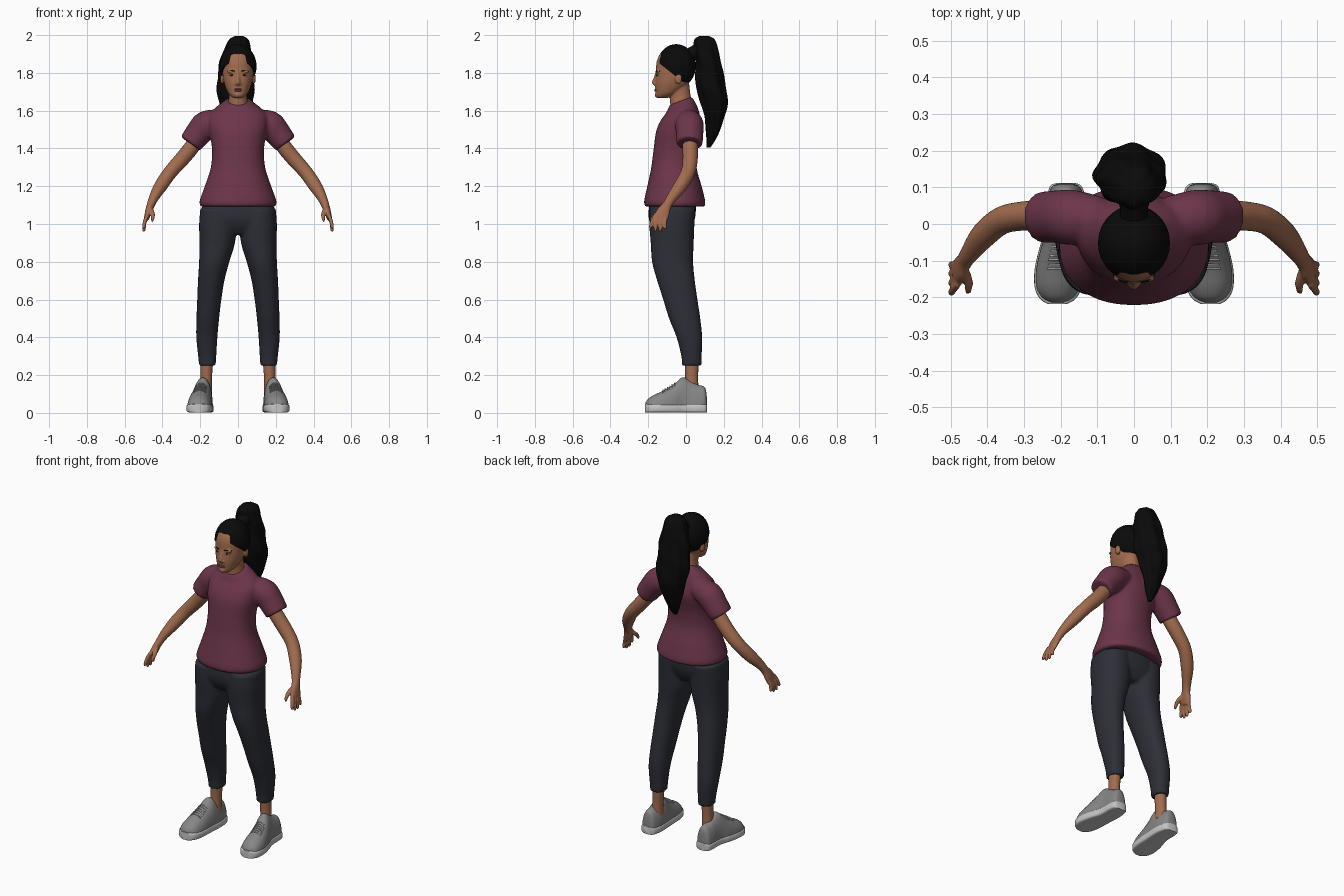
import bpy, bmesh, math
from mathutils import Vector, Matrix

X, Y, Z = Vector((1, 0, 0)), Vector((0, 1, 0)), Vector((0, 0, 1))


def material(name, r, g, b):
    m = bpy.data.materials.new(name)
    m.diffuse_color = (r, g, b, 1)
    return m


SHIRT = material("plum cloth", .15, .036, .068)
PANTS = material("charcoal cloth", .026, .028, .038)
SKIN = material("brown skin", .36, .15, .078)
HAIR = material("black hair", .003, .003, .003)
SHOE = material("grey knit", .24, .24, .24)
SOLE = material("pale rubber", .56, .56, .56)
LIPS = material("lip tint", .27, .085, .06)
EYE = material("eye white", .45, .38, .34)
IRIS = material("dark iris", .015, .008, .005)


def spline(rings, sub):
    """Catmull-Rom through rings of (x, y, z, a, b)."""
    out = []
    for i in range(len(rings) - 1):
        p0, p1 = rings[max(i - 1, 0)], rings[i]
        p2, p3 = rings[i + 1], rings[min(i + 2, len(rings) - 1)]
        for k in range(sub):
            t = k / sub
            out.append([.5 * (2 * b + (c - a) * t + (2 * a - 5 * b + 4 * c - d) * t * t
                              + (3 * b - a - 3 * c + d) * t ** 3)
                        for a, b, c, d in zip(p0, p1, p2, p3)])
    return out + [list(rings[-1])]


def tube(bm, rings, axes=None, n=28, sub=4, p=2.0, lump=0.0):
    """Closed loft; a and b are the half widths along the two section axes."""
    path, loops = spline(rings, sub), []
    for i, (x, y, z, a, b) in enumerate(path):
        if axes:
            u, v = axes
        else:
            t = Vector(path[min(i + 1, len(path) - 1)][:3]) - Vector(path[max(i - 1, 0)][:3])
            u = t.cross(Y).normalized()
            v = u.cross(t).normalized()
        loop = []
        for k in range(n):
            w = 2 * math.pi * k / n
            c, s = math.cos(w), math.sin(w)
            f = 1 + lump * (math.cos(7 * w + 9 * z) + .6 * math.sin(45 * z + 2 * w))
            du = math.copysign(abs(c) ** (2 / p), c) * a * f
            dv = math.copysign(abs(s) ** (2 / p), s) * b * f
            loop.append(bm.verts.new(Vector((x, y, z)) + u * du + v * dv))
        loops.append(loop)
    for l0, l1 in zip(loops, loops[1:]):
        for k in range(n):
            bm.faces.new((l0[k], l0[(k + 1) % n], l1[(k + 1) % n], l1[k]))
    bm.faces.new(loops[0][::-1])
    bm.faces.new(loops[-1])


def ball(bm, c, r):
    bmesh.ops.create_uvsphere(bm, u_segments=20, v_segments=12, radius=1,
                              matrix=Matrix.Translation(c) @ Matrix.Diagonal((*r, 1)))


def finish(name, bm, mat, mirror=False, voxel=0, smooth=0):
    bmesh.ops.recalc_face_normals(bm, faces=bm.faces)
    me = bpy.data.meshes.new(name)
    bm.to_mesh(me)
    bm.free()
    ob = bpy.data.objects.new(name, me)
    bpy.context.collection.objects.link(ob)
    me.materials.append(mat)
    if mirror:
        ob.modifiers.new("mirror", 'MIRROR').use_mirror_merge = False
    if voxel:
        m = ob.modifiers.new("blend", 'REMESH')
        m.mode, m.voxel_size, m.use_smooth_shade = 'VOXEL', voxel, True
    if smooth:
        m = ob.modifiers.new("soften", 'SMOOTH')
        m.iterations, m.factor = smooth, .5
    bpy.ops.object.select_all(action='DESELECT')
    ob.select_set(True)
    bpy.context.view_layer.objects.active = ob
    bpy.ops.object.shade_smooth_by_angle(angle=math.radians(50))
    return ob


def zrings(rows):
    return [(x, y, z, a, b) for z, x, y, a, b in rows]


# shirt: body with sloped neckline, and two short sleeves
bm = bmesh.new()
tube(bm, zrings([(1.092, 0, -.058, .198, .158), (1.12, 0, -.06, .204, .162),
                 (1.2, 0, -.061, .176, .144), (1.3, 0, -.064, .144, .12),
                 (1.4, 0, -.055, .138, .116), (1.5, 0, -.036, .155, .12),
                 (1.57, 0, -.024, .155, .098), (1.61, 0, -.022, .125, .08),
                 (1.64, 0, -.026, .085, .066), (1.655, 0, -.028, .068, .058)]), (X, Y), 40, p=2.2)
for v in bm.verts:
    v.co.z += max(0, v.co.z - 1.56) * 4 * (v.co.y + .02)
for s in (-1, 1):
    tube(bm, [(s * .09, .015, 1.55, .055, .06), (s * .165, .018, 1.527, .075, .075),
              (s * .21, .02, 1.48, .07, .072), (s * .252, .018, 1.425, .063, .07)])
finish("shirt", bm, SHIRT, voxel=.009, smooth=4)

# trousers: hips and two tapered legs
bm = bmesh.new()
tube(bm, zrings([(1.14, 0, -.068, .17, .12), (1.05, 0, -.074, .2, .125),
                 (.99, 0, -.075, .18, .11), (.945, 0, -.073, .1, .08)]), (X, Y), 36, p=2.3)
for s in (-1, 1):
    tube(bm, zrings([(1.08, s * .11, -.072, .09, .122), (1, s * .108, -.075, .098, .12),
                     (.9, s * .11, -.073, .094, .114), (.8, s * .126, -.071, .08, .109),
                     (.7, s * .142, -.053, .07, .1), (.6, s * .152, -.03, .064, .091),
                     (.5, s * .16, -.007, .06, .083), (.4, s * .165, .018, .056, .068),
                     (.3, s * .163, .029, .048, .054), (.25, s * .162, .03, .044, .051)]),
         (X, Y), p=2.2)
finish("trousers", bm, PANTS, voxel=.009, smooth=3)

# bare arms with hands and fingers
bm = bmesh.new()
tube(bm, [(.2, .02, 1.47, .04, .04), (.25, .022, 1.4, .041, .041), (.3, .022, 1.34, .04, .04),
          (.36, .01, 1.272, .037, .038), (.41, -.03, 1.2, .035, .036),
          (.445, -.075, 1.14, .026, .028), (.462, -.1, 1.1, .021, .025),
          (.474, -.12, 1.065, .018, .036), (.484, -.133, 1.03, .014, .038)])
for i in range(4):
    y0, y1 = -.106 - .019 * i, -.11 - .026 * i
    tip = (.972, .96, .96, .975)[i]
    tube(bm, [(.48, y0, 1.05, .01, .01), (.494, (y0 + y1) / 2 - .004, 1.01, .0105, .0105),
              (.498, y1, tip + .008, .009, .009), (.497, y1, tip, .005, .005)], n=12)
tube(bm, [(.467, -.115, 1.085, .013, .013), (.452, -.155, 1.055, .012, .012),
          (.452, -.178, 1.03, .01, .01), (.454, -.188, 1.012, .006, .006)], n=12)
finish("arms", bm, SKIN, True, .0055, 2)

# ankles
bm = bmesh.new()
tube(bm, zrings([(.1, .17, .03, .033, .04), (.18, .168, .03, .03, .034),
                 (.28, .165, .03, .034, .038)]), (X, Y), 20)
finish("ankles", bm, SKIN, True)

# shoes: rows of y, centre x, half width, top height
foot = [(.11, .186, .02, .085), (.1, .186, .04, .135), (.06, .184, .049, .15),
        (.02, .183, .05, .172), (-.02, .187, .052, .188), (-.06, .195, .058, .155),
        (-.12, .203, .064, .118), (-.17, .207, .06, .095), (-.2, .208, .045, .075),
        (-.214, .209, .022, .055)]
bm = bmesh.new()
tube(bm, [(x, y, .03, w, t - .03) for y, x, w, t in foot], (X, Z), p=2.15)
for v in bm.verts:
    v.co.z = max(v.co.z, .012)
finish("shoe_uppers", bm, SHOE, True)
bm = bmesh.new()
tube(bm, [(x, y * 1.02, .024, w + .004, .023) for y, x, w, t in foot], (X, Z), p=5)
finish("shoe_soles", bm, SOLE, True)
bm = bmesh.new()
for i in range(6):
    y = -.062 - .012 * i
    k = (-.06 - y) / .06
    x, w, h = .195 + .008 * k, .058 + .006 * k, .127 - .037 * k
    tube(bm, [(x + w * math.cos(a), y, .0325 + h * math.sin(a), .0025, .0025)
              for a in (math.radians(d) for d in (58, 74, 90, 106, 122))], (Y, Z), 8, 2)
finish("shoe_laces", bm, SOLE, True)

# head with nose, ears and neck
bm = bmesh.new()
tube(bm, zrings([(1.666, 0, -.128, .022, .026), (1.68, 0, -.113, .041, .047),
                 (1.7, 0, -.096, .056, .065), (1.74, 0, -.076, .072, .088),
                 (1.78, 0, -.068, .08, .093), (1.82, 0, -.062, .083, .097),
                 (1.86, 0, -.058, .083, .097), (1.9, 0, -.055, .074, .083),
                 (1.93, 0, -.055, .045, .05)]), (X, Y), 32, p=2.1)
tube(bm, zrings([(1.57, 0, -.02, .06, .06), (1.64, 0, -.026, .052, .058),
                 (1.69, 0, -.033, .047, .056), (1.76, 0, -.045, .05, .06)]), (X, Y))
tube(bm, [(0, -.152, 1.81, .008, .008), (0, -.161, 1.775, .009, .01),
          (0, -.168, 1.75, .012, .013), (0, -.163, 1.735, .01, .01)], (X, Y), 16)
for s in (-1, 1):
    ball(bm, (s * .012, -.161, 1.742), (.009, .01, .008))
    ball(bm, (s * .035, -.148, 1.807), (.024, .011, .007))
    ball(bm, (s * .084, -.04, 1.77), (.01, .019, .03))
ball(bm, (0, -.153, 1.683), (.02, .013, .013))
finish("head_and_neck", bm, SKIN, voxel=.005, smooth=3)

# face details
bm = bmesh.new()
ball(bm, (0, -.158, 1.713), (.022, .009, .0045))
ball(bm, (0, -.158, 1.705), (.019, .01, .005))
finish("lips", bm, LIPS)
bm = bmesh.new()
ball(bm, (.034, -.148, 1.789), (.015, .009, .006))
finish("eyes", bm, EYE, True)
bm = bmesh.new()
ball(bm, (.033, -.154, 1.789), (.0065, .005, .006))
finish("irises", bm, IRIS, True)
bm = bmesh.new()
tube(bm, [(.018, -.158, 1.808, .003, .003), (.038, -.153, 1.813, .003, .003),
          (.056, -.138, 1.808, .002, .002)], n=8)
finish("eyebrows", bm, HAIR, True)

# hair pulled back over the skull, cut along a sloping hairline
bm = bmesh.new()
bmesh.ops.create_uvsphere(bm, u_segments=48, v_segments=32, radius=1,
                          matrix=Matrix.Translation((0, -.052, 1.835)) @ Matrix.Diagonal((.098, .103, .117, 1)))
cut = bmesh.ops.bisect_plane(bm, geom=bm.verts[:] + bm.edges[:] + bm.faces[:],
                             plane_co=(0, -.15, 1.858), plane_no=(0, .62, .78), clear_inner=True)
bmesh.ops.holes_fill(bm, edges=[e for e in bm.edges if e.is_boundary])
finish("hair_cap", bm, HAIR)

# full wavy ponytail with its gathered root
bm = bmesh.new()
tube(bm, zrings([(1.995, .005, .097, .02, .025), (1.975, .003, .1, .05, .055),
                 (1.92, -.003, .108, .072, .064), (1.85, -.008, .12, .088, .068),
                 (1.78, -.01, .126, .094, .074), (1.7, -.01, .136, .097, .078),
                 (1.62, -.01, .15, .083, .066), (1.54, -.012, .147, .06, .046),
                 (1.46, -.012, .135, .036, .028), (1.405, -.012, .12, .01, .01)]),
     (X, Y), 56, 6, lump=.045)
tube(bm, [(0, -.01, 1.87, .05, .05), (0, .03, 1.9, .037, .042), (0, .09, 1.93, .05, .05)], (X, Z), 24)
finish("ponytail", bm, HAIR)
